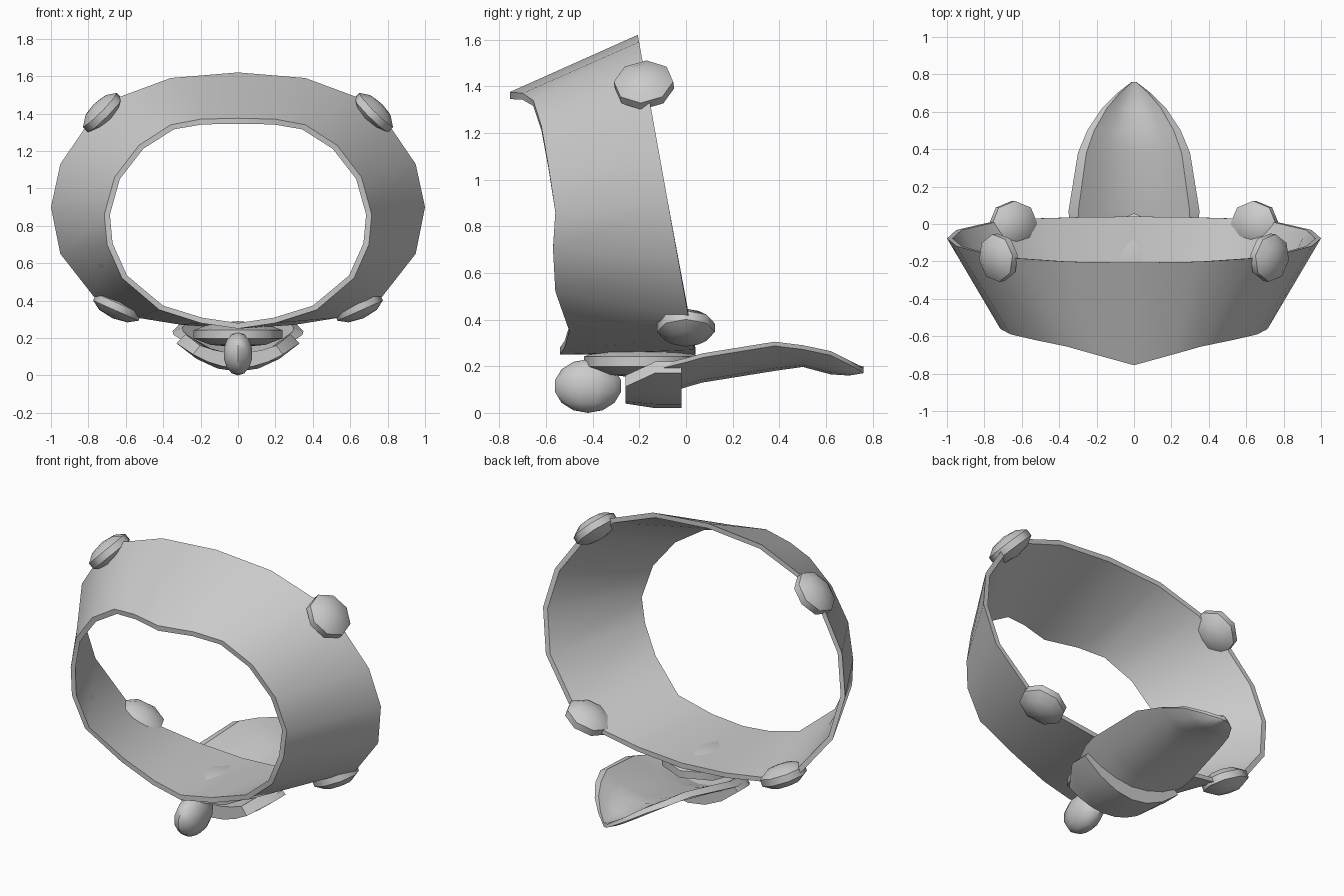
import bpy, bmesh, math
from mathutils import Vector, Matrix

if "Cube" in bpy.data.objects:
    bpy.data.objects.remove(bpy.data.objects["Cube"])


def finish(name, bm, angle=40):
    bmesh.ops.recalc_face_normals(bm, faces=bm.faces)
    me = bpy.data.meshes.new(name)
    bm.to_mesh(me)
    bm.free()
    ob = bpy.data.objects.new(name, me)
    bpy.context.collection.objects.link(ob)
    bpy.ops.object.select_all(action='DESELECT')
    ob.select_set(True)
    bpy.context.view_layer.objects.active = ob
    bpy.ops.object.shade_smooth_by_angle(angle=math.radians(angle))
    return ob


def loft(name, rings, loop=False, angle=40):
    """Skin closed rings; cap the ends, or join last to first."""
    bm = bmesh.new()
    vs = [[bm.verts.new(p) for p in r] for r in rings]
    n = len(vs[0])
    for a, b in zip(vs, vs[1:] + (vs[:1] if loop else [])):
        for i in range(n):
            j = (i + 1) % n
            bm.faces.new((a[i], a[j], b[j], b[i]))
    if not loop:
        bm.faces.new(vs[0])
        bm.faces.new(vs[-1])
    return finish(name, bm, angle)


def blob(name, centre, radii, normal=(0, 0, 1), seg=8, rings=5):
    """Low-poly rounded stud whose short axis follows normal."""
    bm = bmesh.new()
    rot = Vector(normal).to_track_quat('Z', 'Y').to_matrix().to_4x4()
    m = Matrix.Translation(centre) @ rot @ Matrix.Diagonal((*radii, 1))
    bmesh.ops.create_uvsphere(bm, u_segments=seg, v_segments=rings, radius=1, matrix=m)
    return finish(name, bm, 50)


def mirror(half):
    return half + [(-x, y, z) for x, y, z in half[-2:0:-1]]


def inset(ring, d, cz):
    out = []
    for x, y, z in ring:
        v = Vector((x, 0, z - cz))
        v -= v.normalized() * d
        out.append((v.x, y, v.z + cz))
    return out


# Flared band: large rear rim, smaller front rim
rear = [(0, 1.62), (.36, 1.59), (.63, 1.49), (.8, 1.35), (.95, 1.13), (1, .9),
        (.95, .65), (.77, .42), (.55, .31), (.3, .27), (0, .25)]
rear = mirror([(x, .085 - .18 * z, z) for x, z in rear])
front = mirror([(0, -.755, 1.375), (.2, -.7, 1.37), (.36, -.655, 1.34), (.53, -.62, 1.23),
                (.66, -.59, 1.06), (.715, -.56, .86), (.7, -.57, .7), (.62, -.56, .52),
                (.42, -.5, .35), (.2, -.52, .28), (0, -.54, .25)])
loft("band", [rear, front, inset(front, .03, .85), inset(rear, .03, .9)], loop=True)

# Four studs on the rear rim
for s, side in ((1, "right"), (-1, "left")):
    blob("upper_stud_" + side, (s * .725, -.18, 1.405), (.135, .135, .065), (s * .7, -.1, .7))
    blob("lower_stud_" + side, (s * .645, 0, .365), (.13, .14, .065), (s * .4, 0, -.9))


# Curved plates: each section is (y, half width, edge z, centre z)
def trough(name, sections, thick, rim=.85):
    ts = [i / 3 for i in range(-3, 4)]
    rings = []
    for y, w, e, c in sections:
        low = [(w * t, y, c + (e - thick * .6 - c) * t * t) for t in ts]
        top = [(w * rim * t, y, c + thick + (e - c - thick) * t * t) for t in reversed(ts)]
        rings.append(low + top)
    return loft(name, rings)


# Pointed scoop reaching to the rear
trough("tongue", [(-.14, .29, .2, .06), (0, .345, .235, .11), (.07, .35, .255, .13),
                  (.38, .3, .305, .18), (.5, .25, .29, .197), (.62, .17, .265, .165),
                  (.7, .09, .225, .16), (.76, .012, .19, .17)], .03)

# Lip under the scoop, connector and front knob
trough("tongue_lip", [(-.26, .24, .16, .04), (-.13, .33, .22, .02), (-.02, .33, .22, .02)], .08)
blob("connector", (0, -.19, .22), (.25, .26, .07))
blob("knob", (0, -.42, .115), (.082, .145, .115), seg=10, rings=7)
